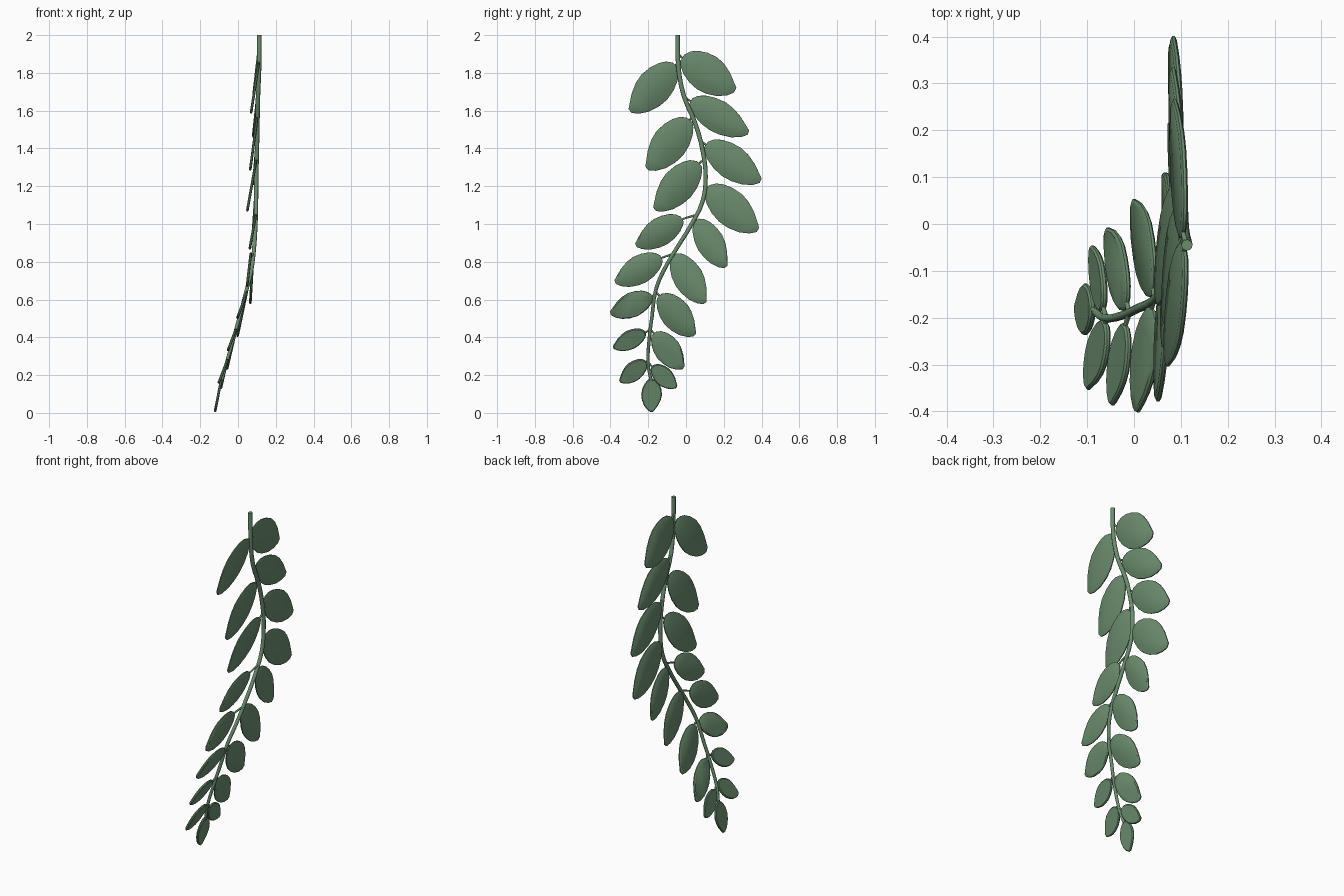
import bpy, bmesh
from mathutils import Vector

if "Cube" in bpy.data.objects:
    bpy.data.objects.remove(bpy.data.objects["Cube"])

green = bpy.data.materials.new("leaf_green")
green.diffuse_color = (0.15, 0.27, 0.16, 1)
green.use_nodes = True
green.node_tree.nodes["Principled BSDF"].inputs["Base Color"].default_value = green.diffuse_color

# Stem path (x, y, z), top to bottom
STEM = [(.113, -.045, 2.0), (.112, -.04, 1.83), (.106, -.012, 1.68), (.103, .05, 1.53),
        (.1, .09, 1.38), (.097, .104, 1.25), (.096, .088, 1.12), (.093, .03, 1.0),
        (.085, -.05, .87), (.07, -.12, .75), (.045, -.16, .65), (.008, -.18, .51),
        (-.025, -.195, .39), (-.065, -.2, .25), (-.085, -.185, .17)]

# Leaves: base y, z, x | tip y, z, x | width
LEAVES_RIGHT = [
    (-.02, 1.88, .105, .26, 1.705, .085, .20), (.025, 1.65, .1, .33, 1.48, .082, .17),
    (.105, 1.42, .098, .395, 1.225, .083, .18), (.11, 1.19, .095, .38, .965, .08, .19),
    (.055, 1.02, .092, .21, .77, .078, .15), (-.065, .835, .08, .1, .58, .065, .16),
    (-.14, .62, .042, .045, .41, -.002, .16), (-.17, .42, -.015, -.015, .235, -.058, .14),
    (-.18, .245, -.065, -.05, .135, -.09, .10)]
LEAVES_LEFT = [
    (-.055, 1.84, .108, -.295, 1.595, .07, .19), (.02, 1.55, .1, -.205, 1.29, .065, .19),
    (.07, 1.32, .093, -.165, 1.075, .05, .18), (-.02, 1.025, .09, -.265, .885, .065, .15),
    (-.13, .82, .065, -.375, .69, .05, .15), (-.18, .615, .038, -.40, .525, .005, .13),
    (-.215, .425, -.018, -.385, .345, -.048, .10), (-.21, .27, -.06, -.35, .165, -.1, .10)]
LEAF_END = [(-.182, .18, -.088, -.182, .005, -.122, .11)]

# Half-profile of a leaf: along the length, across the half width
OUTLINE = [(0, .2), (.06, .52), (.16, .76), (.3, .93), (.47, 1), (.62, .9),
           (.78, .66), (.91, .36), (.99, .17), (1, -.1), (.93, -.42), (.8, -.74), (.63, -.94),
           (.47, -1), (.3, -.9), (.15, -.68), (.05, -.42), (0, -.2)]


def tube(name, pts, radii, sides=2):
    cu = bpy.data.curves.new(name, 'CURVE')
    cu.dimensions = '3D'
    cu.bevel_depth = 1
    cu.bevel_resolution = sides
    cu.use_fill_caps = True
    cu.resolution_u = 3
    sp = cu.splines.new('BEZIER')
    sp.bezier_points.add(len(pts) - 1)
    for bp, p, r in zip(sp.bezier_points, pts, radii):
        bp.co, bp.radius = p, r
        bp.handle_left_type = bp.handle_right_type = 'AUTO'
    ob = bpy.data.objects.new(name, cu)
    bpy.context.collection.objects.link(ob)
    cu.materials.append(green)


def stem_at(z):
    for a, b in zip(STEM, STEM[1:]):
        if z >= b[2]:
            return Vector(a).lerp(Vector(b), (a[2] - z) / (a[2] - b[2]))
    return Vector(STEM[-1])


def leaf(name, by, bz, bx, ty, tz, tx, width, side):
    k = (bx - tx) / (bz - tz)              # lean of the leaf plane
    normal = Vector((1, 0, -k)).normalized()
    axis = Vector((ty - by, tz - bz))
    across = Vector((-axis.y, axis.x)).normalized() * side
    half = .007
    bm = bmesh.new()
    rings = []
    # four rings give a flat blade with a rounded rim
    for inset, h in ((.91, -half), (1, -half * .4), (1, half * .4), (.91, half)):
        ring = []
        for u, v in OUTLINE:
            u = .5 + (u - .5) * (1 - (1 - inset) * .6)
            p = Vector((by, bz)) + axis * u + across * (v * inset * width / 2)
            ring.append(bm.verts.new(Vector((bx + k * (p.y - bz), p.x, p.y)) + normal * h))
        rings.append(ring)
    n = len(OUTLINE)
    for a, b in zip(rings, rings[1:]):
        for i in range(n):
            bm.faces.new((a[i], a[(i + 1) % n], b[(i + 1) % n], b[i]))
    bm.faces.new(rings[0])
    bm.faces.new(rings[-1])
    bmesh.ops.recalc_face_normals(bm, faces=bm.faces)
    me = bpy.data.meshes.new(name)
    bm.to_mesh(me)
    bm.free()
    me.materials.append(green)
    ob = bpy.data.objects.new(name, me)
    bpy.context.collection.objects.link(ob)
    bpy.context.view_layer.objects.active = ob
    ob.select_set(True)
    bpy.ops.object.shade_smooth_by_angle(angle=.6)
    ob.select_set(False)
    # short stalk joining the blade to the stem
    base = Vector((bx, by, bz))
    inner = base.lerp(Vector((tx, ty, tz)), .06)
    tube(name + "_stalk", [stem_at(bz + .022), base, inner], [.006, .005, .004])


# Main stem, slightly thinner toward the bottom
tube("stem", STEM, [.012 - .004 * (i / 14) ** 2 for i in range(15)], 3)

# Leaf rows down both sides and the end leaf
for label, rows, side in (("right", LEAVES_RIGHT, 1), ("left", LEAVES_LEFT, -1), ("end", LEAF_END, 1)):
    for i, row in enumerate(rows):
        leaf(f"leaf_{label}_{i + 1}", *row, side)
